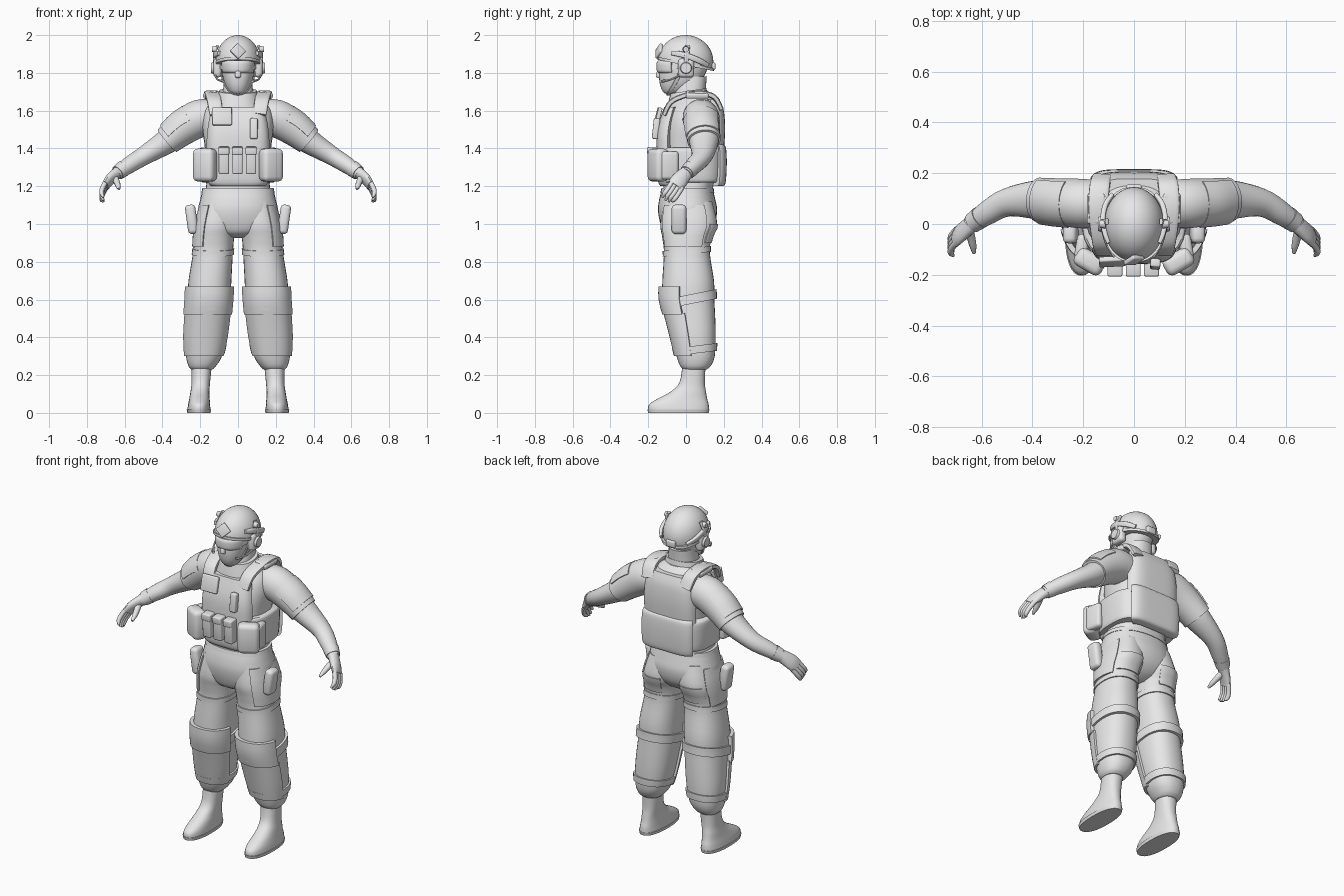
import bpy, bmesh, math
from mathutils import Vector, Matrix, Euler

grey = bpy.data.materials.new("plain_grey")
grey.diffuse_color = (0.8, 0.8, 0.8, 1)


def finish(name, bm, mirror=False):
    bmesh.ops.recalc_face_normals(bm, faces=bm.faces)
    me = bpy.data.meshes.new(name)
    bm.to_mesh(me)
    bm.free()
    me.materials.append(grey)
    ob = bpy.data.objects.new(name, me)
    bpy.context.collection.objects.link(ob)
    if mirror:
        ob.modifiers.new("mirror", 'MIRROR')
    return ob


def spline(rows, k=4):
    """Catmull-Rom interpolation of equal-length tuples."""
    out = []
    for i in range(len(rows) - 1):
        p = [rows[max(i - 1, 0)], rows[i], rows[i + 1], rows[min(i + 2, len(rows) - 1)]]
        for s in range(k):
            t = s / k
            out.append(tuple(0.5 * (2 * b + (c - a) * t + (2 * a - 5 * b + 4 * c - d) * t * t
                                    + (3 * b - a - 3 * c + d) * t ** 3) for a, b, c, d in zip(*p)))
    return out + [tuple(rows[-1])]


def section(n, count, arc=None, t=0.0):
    """Unit superellipse as (u, v, inset); an arc gives a thick curved strip."""
    def pt(a):
        c, s = math.cos(a), math.sin(a)
        return (math.copysign(abs(c) ** (2 / n), c), math.copysign(abs(s) ** (2 / n), s))
    if arc is None:
        return [pt(2 * math.pi * i / count) + (0,) for i in range(count)]
    a = [math.radians(arc[0] + (arc[1] - arc[0]) * i / count) for i in range(count + 1)]
    return [pt(x) + (0,) for x in a] + [pt(x) + (t,) for x in reversed(a)]


def skin(name, rings, mirror):
    bm = bmesh.new()
    vs = [[bm.verts.new(p) for p in r] for r in rings]
    m = len(vs[0])
    for a, b in zip(vs, vs[1:]):
        for i in range(m):
            bm.faces.new((a[i], a[(i + 1) % m], b[(i + 1) % m], b[i]))
    for cap in (vs[0], vs[-1]):
        bm.faces.new(cap)
    caps = [f for f in bm.faces if len(f.verts) > 4]
    bmesh.ops.triangulate(bm, faces=caps)
    return finish(name, bm, mirror)


def loft(name, rows, n=2.3, arc=None, t=0.02, mirror=False, k=4, tilt=0.0, count=32):
    """Horizontal rings given as (z, x0, x1, y0, y1)."""
    sec, rings = section(n, count, arc, t), []
    for z, x0, x1, y0, y1 in spline(rows, k):
        cx, cy, rx, ry = (x0 + x1) / 2, (y0 + y1) / 2, (x1 - x0) / 2, (y1 - y0) / 2
        ring = [(cx + u * (rx - d), cy + v * (ry - d)) for u, v, d in sec]
        rings.append([(x, y, z + tilt * (y - cy)) for x, y in ring])
    return skin(name, rings, mirror)


def tube(name, pts, side, n=2, arc=None, t=0.01, mirror=True, k=4, count=16):
    """Rings (x, y, z, ra, rb) square to the path; ra runs along side."""
    p, sec, rings = spline(pts, k), section(n, count, arc, t), []
    for i, q in enumerate(p):
        tan = (Vector(p[min(i + 1, len(p) - 1)][:3]) - Vector(p[max(i - 1, 0)][:3])).normalized()
        b = Vector(side)
        b = (b - tan * b.dot(tan)).normalized()
        c = tan.cross(b)
        rings.append([Vector(q[:3]) + b * u * (q[3] - d) + c * v * (q[4] - d) for u, v, d in sec])
    return skin(name, rings, mirror)


def box(name, loc, size, rot=(0, 0, 0), r=0.01, mirror=False):
    bm = bmesh.new()
    m = Matrix.Translation(loc) @ Euler([math.radians(a) for a in rot]).to_matrix().to_4x4()
    bmesh.ops.create_cube(bm, size=1, matrix=m @ Matrix.Diagonal((*size, 1)))
    bmesh.ops.bevel(bm, geom=bm.edges[:], offset=r, segments=3, profile=0.5, affect='EDGES')
    return finish(name, bm, mirror)


def disc(name, loc, r, depth, mirror=True):
    bm = bmesh.new()
    bmesh.ops.create_cone(bm, cap_ends=True, segments=20, radius1=r, radius2=r * 0.8, depth=depth,
                          matrix=Matrix.Translation(loc) @ Matrix.Rotation(math.pi / 2, 4, 'Y'))
    return finish(name, bm, mirror)


# Trousers: pelvis and legs
loft("pelvis", [(0.925, -.05, .05, -.05, .06), (.95, -.13, .13, -.11, .11), (1.0, -.2, .2, -.135, .15),
                (1.07, -.212, .212, -.148, .165), (1.13, -.2, .2, -.142, .155), (1.19, -.185, .185, -.125, .14)])
loft("waistband", [(1.165, -.194, .194, -.136, .15), (1.19, -.189, .189, -.13, .146)], k=1)
LEG = [(1.12, .015, .19, -.12, .14), (1.0, .008, .225, -.136, .165), (.93, .02, .232, -.126, .138),
       (.85, .027, .238, -.117, .126), (.7, .035, .262, -.125, .148), (.6, .04, .268, -.125, .15),
       (.5, .05, .275, -.1, .155), (.4, .063, .28, -.075, .157), (.3, .085, .275, -.05, .152),
       (.25, .115, .263, -.032, .132), (.23, .135, .248, -.015, .11)]
loft("trouser_leg", LEG, mirror=True)
FINE = spline(LEG, 8)


def wrap(name, z0, z1, grow, steps=4, **kw):
    """Band or panel that follows the leg surface."""
    rows = []
    for i in range(steps + 1):
        z = z0 + (z1 - z0) * i / steps
        a, b = next((a, b) for a, b in zip(FINE, FINE[1:]) if a[0] >= z >= b[0])
        f = (a[0] - z) / (a[0] - b[0])
        q = [u + (v - u) * f for u, v in zip(a, b)]
        rows.append((z, q[1] - grow, q[2] + grow, q[3] - grow, q[4] + grow))
    return loft(name, rows, mirror=True, k=1, **kw)


wrap("knee_pad", .52, .67, .02, arc=(-165, -15), t=.03)
wrap("shin_guard", .3, .53, .012, arc=(-165, -10), t=.02)
wrap("knee_strap", .575, .625, .013, tilt=.2)
wrap("shin_strap", .315, .355, .01, tilt=.12)
wrap("thigh_seam", .84, .87, .006, tilt=.1)
wrap("thigh_pocket", .88, 1.1, .008, arc=(-62, 35), t=.015)
wrap("rear_pocket", .9, 1.0, .006, arc=(45, 115), t=.015)
box("thigh_pouch", (.245, -.037, 1.025), (.055, .078, .155), (0, 8, 0), .02, True)

# Boots
loft("boot", [(.0, .152, .262, -.19, .115), (.012, .146, .268, -.2, .122), (.045, .148, .264, -.195, .12),
              (.075, .15, .258, -.15, .112), (.11, .152, .252, -.085, .106), (.16, .148, .246, -.035, .1),
              (.26, .138, .246, -.018, .104)], mirror=True)
loft("boot_sole", [(0, .146, .268, -.2, .12), (.018, .142, .272, -.204, .124)], k=1, mirror=True)

# Torso, neck and collar
loft("torso", [(1.16, -.175, .175, -.12, .14), (1.25, -.165, .165, -.12, .15), (1.4, -.175, .175, -.125, .165),
               (1.52, -.19, .19, -.115, .178), (1.6, -.18, .18, -.09, .178), (1.65, -.14, .14, -.06, .16),
               (1.69, -.09, .09, -.05, .12)], n=2.5)
loft("neck", [(1.6, -.09, .09, -.08, .11), (1.7, -.08, .08, -.065, .105), (1.78, -.07, .07, -.04, .11)])
loft("collar", [(1.63, -.125, .125, -.1, .125), (1.665, -.112, .112, -.092, .115),
                (1.705, -.1, .1, -.082, .108)], tilt=.15)

# Arms with short sleeves
S = (0, 1, 0.1)
tube("arm", [(.1, .08, 1.56, .09, .09), (.2, .08, 1.555, .095, .095), (.29, .087, 1.505, .085, .085),
             (.38, .095, 1.435, .078, .066), (.5, .085, 1.36, .056, .05), (.58, .042, 1.31, .047, .044),
             (.645, -.002, 1.265, .035, .033)], S, count=24)
tube("sleeve", [(.12, .08, 1.56, .09, .092), (.2, .08, 1.56, .098, .1), (.29, .087, 1.51, .093, .093),
                (.375, .095, 1.44, .088, .077)], S, count=24)
tube("shoulder_patch", [(.245, .085, 1.535, .102, .104), (.3, .088, 1.502, .1, .098),
                        (.355, .093, 1.456, .097, .089)], S, arc=(30, 165), t=.015)
tube("glove_cuff", [(.607, .025, 1.293, .045, .044), (.637, .003, 1.271, .04, .039)], S, k=2)

# Gloved hands
tube("palm", [(.625, .012, 1.28, .034, .032), (.655, -.012, 1.257, .04, .028), (.685, -.038, 1.227, .045, .024),
              (.703, -.057, 1.2, .042, .018)], (0, -.8, .6))
for i, nm in enumerate(("index", "middle", "ring", "little")):
    f = i / 3
    y, z, long = -.08 + .05 * f, 1.218 - .034 * f, (0, .006, .002, -.012)[i]
    tube(nm + "_finger", [(.698, y + .01, z + .01, .013, .013), (.718, y - .015, z - .03, .013, .013),
                          (.722, y - .033, z - .055, .012, .012), (.712, y - .045, z - .076 - long, .006, .006)],
         (0, -.8, .6), count=10)
tube("thumb", [(.655, -.015, 1.25, .02, .02), (.643, -.05, 1.225, .017, .017), (.635, -.085, 1.203, .014, .014),
               (.63, -.115, 1.185, .007, .007)], (1, 0, 0), count=10)

# Plate carrier
loft("vest_front", [(1.2, -.145, .145, -.135, .1), (1.24, -.165, .165, -.15, .1), (1.42, -.17, .17, -.157, .1),
                    (1.52, -.162, .162, -.148, .1), (1.62, -.142, .142, -.115, .1)],
     n=4, arc=(-163, -17), t=.03)
loft("vest_back", [(1.38, -.175, .175, -.05, .2), (1.5, -.175, .175, -.05, .207), (1.6, -.165, .165, -.05, .2),
                   (1.66, -.145, .145, -.05, .178)], n=4, arc=(18, 162), t=.035)
loft("back_pack_panel", [(1.2, -.165, .165, -.05, .195), (1.22, -.178, .178, -.05, .21), (1.32, -.18, .18, -.05, .216),
                         (1.4, -.176, .176, -.05, .212), (1.42, -.168, .168, -.05, .2)], n=5, arc=(28, 152), t=.04)
loft("side_belt", [(1.22, -.185, .185, -.14, .185), (1.24, -.198, .198, -.145, .198), (1.38, -.205, .205, -.145, .2),
                   (1.405, -.195, .195, -.14, .19)], n=3)
tube("shoulder_strap", [(.115, -.115, 1.58, .036, .012), (.125, -.08, 1.645, .038, .014), (.135, .0, 1.682, .04, .014),
                        (.14, .08, 1.692, .04, .015), (.135, .15, 1.672, .04, .014), (.125, .187, 1.61, .038, .012)],
     (1, 0, 0), n=4)
box("strap_pad", (.148, .06, 1.685), (.075, .12, .03), (0, 15, 0), .01, True)

# Chest pouches and plates
for i in (-1, 0, 1):
    box("magazine_pouch", (i * .072 - .003, -.172, 1.335), (.054, .055, .14), (3, 0, 0), .008)
    box("pouch_flap", (i * .072 - .003, -.177, 1.388), (.058, .058, .04), (3, 0, 0), .006)
box("chest_panel", (-.085, -.148, 1.57), (.105, .022, .095), (-14, 0, 3), .006)
box("chest_radio", (.084, -.158, 1.505), (.04, .034, .11), (-6, 0, -4), .008)
box("side_pouch", (.175, -.148, 1.312), (.122, .078, .175), (0, 0, 30), .026, True)
box("hip_pouch", (.205, -.09, 1.31), (.05, .1, .15), (0, 0, 10), .018, True)

# Head, mask and goggles
loft("head", [(1.69, -.03, .03, -.112, -.04), (1.705, -.05, .05, -.125, 0), (1.74, -.07, .07, -.138, .06),
              (1.79, -.083, .083, -.143, .1), (1.85, -.09, .09, -.133, .118), (1.91, -.085, .085, -.115, .11)])
box("nose", (0, -.142, 1.795), (.03, .03, .045), (-15, 0, 0), .01)
loft("goggles", [(1.8, -.082, .082, -.145, .1), (1.812, -.09, .09, -.155, .1), (1.85, -.092, .092, -.156, .1),
                 (1.865, -.086, .086, -.148, .1)], arc=(-160, -20), t=.025)
loft("goggle_strap", [(1.822, -.098, .098, -.13, .125), (1.846, -.098, .098, -.13, .125)], k=1, tilt=.05)

# Helmet: dome cut along a slanted rim, raised over the ears
bm = bmesh.new()
bmesh.ops.create_uvsphere(bm, u_segments=40, v_segments=24, radius=1,
                          matrix=Matrix.Translation((0, -.002, 1.858)) @ Matrix.Diagonal((.118, .147, .142, 1)))
bmesh.ops.bisect_plane(bm, geom=bm.verts[:] + bm.edges[:] + bm.faces[:], plane_co=(0, 0, 1.845),
                       plane_no=(0, .2, 1), clear_inner=True)
bmesh.ops.holes_fill(bm, edges=[e for e in bm.edges if e.is_boundary])
finish("helmet", bm)
loft("helmet_rim", [(1.84, -.12, .12, -.151, .147), (1.855, -.12, .12, -.151, .147)], k=1, tilt=-.2)
tube("helmet_rail", [(.1, -.075, 1.905, .008, .012), (.115, -.035, 1.9, .01, .015), (.123, .02, 1.885, .01, .015),
                     (.112, .075, 1.862, .01, .015), (.085, .115, 1.84, .008, .012)], (1, 0, 0), n=4)
tube("headband", [(.122, 0, 1.85, .008, .012), (.125, .005, 1.9, .008, .012), (.107, .01, 1.945, .007, .012)],
     (1, 0, 0), n=4)
disc("rail_bolt", (.124, 0, 1.925), .018, .025)
box("lamp_mount", (0, -.142, 1.915), (.062, .02, .062), (-25, 45, 0), .006)
box("rear_dial", (0, .143, 1.835), (.06, .025, .04), (0, 0, 0), .008)

# Headset and chin strap
box("ear_cup", (.108, 0, 1.826), (.045, .085, .1), (0, 0, 0), .018, True)
disc("ear_cup_cap", (.132, 0, 1.826), .034, .02)
tube("microphone_boom", [(.122, -.03, 1.79, .006, .006), (.108, -.08, 1.765, .005, .005),
                         (.075, -.128, 1.755, .008, .008)], (0, 0, 1), count=8)
tube("chin_strap", [(.095, -.02, 1.83, .01, .004), (.08, -.05, 1.76, .01, .004), (.045, -.085, 1.7, .01, .004),
                    (0, -.095, 1.684, .01, .004)], (0, 1, 0), n=4, count=8)

# Smooth shading with crisp edges
bpy.ops.object.select_all(action='SELECT')
bpy.context.view_layer.objects.active = bpy.context.selected_objects[0]
bpy.ops.object.shade_smooth_by_angle(angle=math.radians(40))
